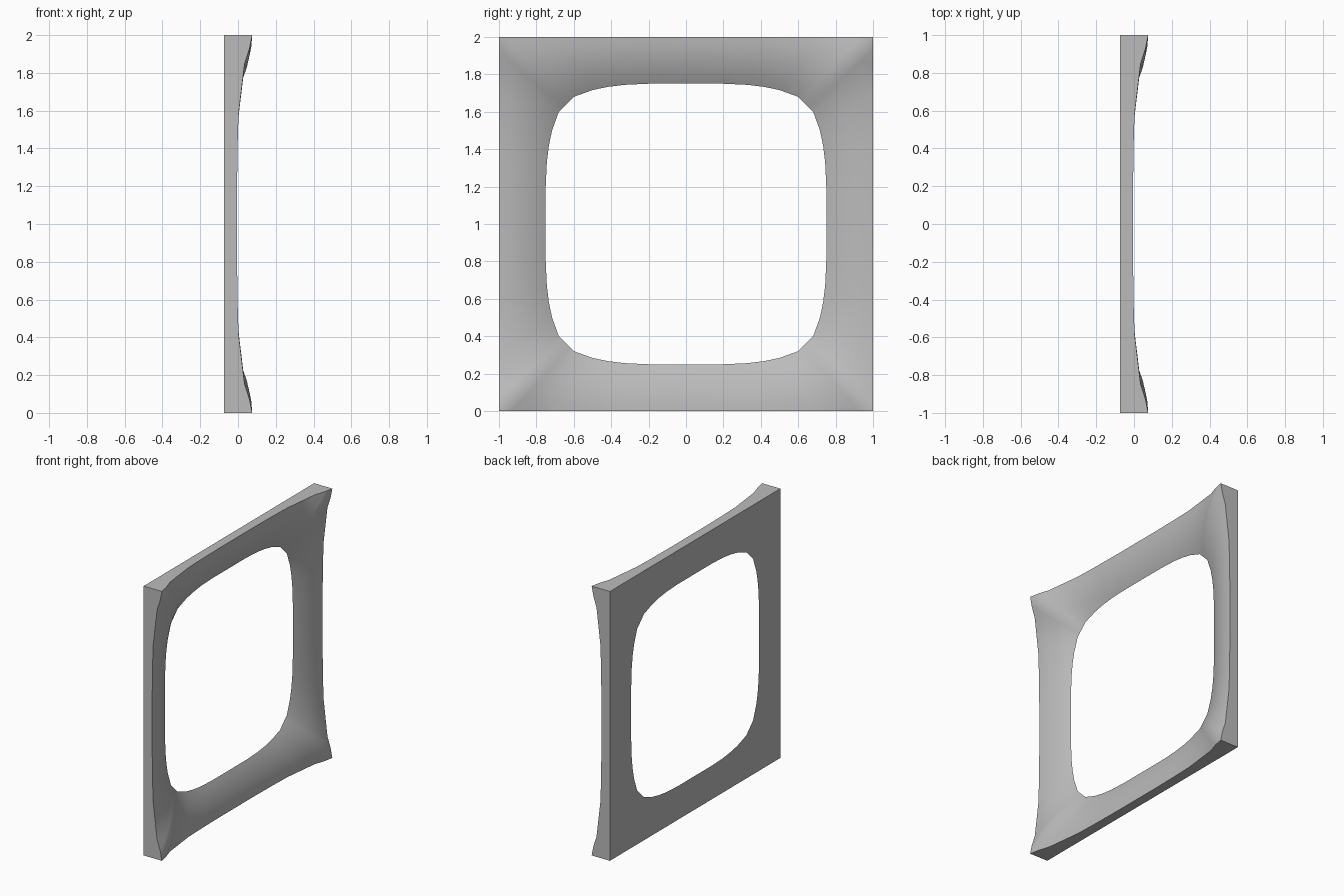
import bpy, bmesh, math

cube = bpy.data.objects.get("Cube")
if cube:
    bpy.data.objects.remove(cube, do_unlink=True)

BACK = -0.075   # plane of the flat back
RINGS = 8       # rows between the opening and the outer edge

# One eighth of the frame: (edge position, edge height, opening along, opening out)
EIGHTH = [
    (0.0, -0.005, 0.0, 0.75), (0.2, -0.005, 0.2, 0.75),
    (0.42, -0.002, 0.33, 0.744), (0.58, 0.003, 0.42, 0.733),
    (0.7, 0.017, 0.5, 0.716), (0.85, 0.035, 0.6, 0.68),
    (0.93, 0.061, 0.62, 0.66), (1.0, 0.075, 0.64, 0.64),
]

# Mirror the eighth into one side, leaving out the shared last corner
side = [(-s, h, -u, v) for s, h, u, v in reversed(EIGHTH[1:])] + EIGHTH[:-1]


def place(along, out, height, turn):
    """Point on one side of the frame, turned by quarter turns about x."""
    for _ in range(turn):
        along, out = out, -along
    return (height, along, out + 1.0)


bm = bmesh.new()
columns = []
for turn in range(4):
    for s, h, u, v in side:
        column = []
        # Dished front, steep at the opening and flat at the outer edge
        for k in range(RINGS + 1):
            t = (k / RINGS) ** 1.4
            rise = 1 - (1 - t) ** 2
            column.append(bm.verts.new(place(
                u + (s - u) * t, v + (1 - v) * t,
                BACK + (h - BACK) * rise, turn)))
        # Outer corner of the flat back
        column.append(bm.verts.new(place(s, 1.0, BACK, turn)))
        columns.append(column)

# Front, outer wall and back, closed into a loop around the opening
for i, a in enumerate(columns):
    b = columns[(i + 1) % len(columns)]
    for k in range(len(a)):
        n = (k + 1) % len(a)
        bm.faces.new((a[k], b[k], b[n], a[n]))
bmesh.ops.recalc_face_normals(bm, faces=bm.faces)

mesh = bpy.data.meshes.new("window_frame")
bm.to_mesh(mesh)
bm.free()
frame = bpy.data.objects.new("window_frame", mesh)
bpy.context.collection.objects.link(frame)

# Single grey colour
grey = bpy.data.materials.new("plain_grey")
grey.use_nodes = True
colour = (0.5, 0.5, 0.5, 1)
grey.diffuse_color = colour
grey.node_tree.nodes["Principled BSDF"].inputs["Base Color"].default_value = colour
mesh.materials.append(grey)

# Smooth the dish and keep the rims sharp
bpy.ops.object.select_all(action="DESELECT")
frame.select_set(True)
bpy.context.view_layer.objects.active = frame
bpy.ops.object.shade_smooth_by_angle(angle=math.radians(28))
